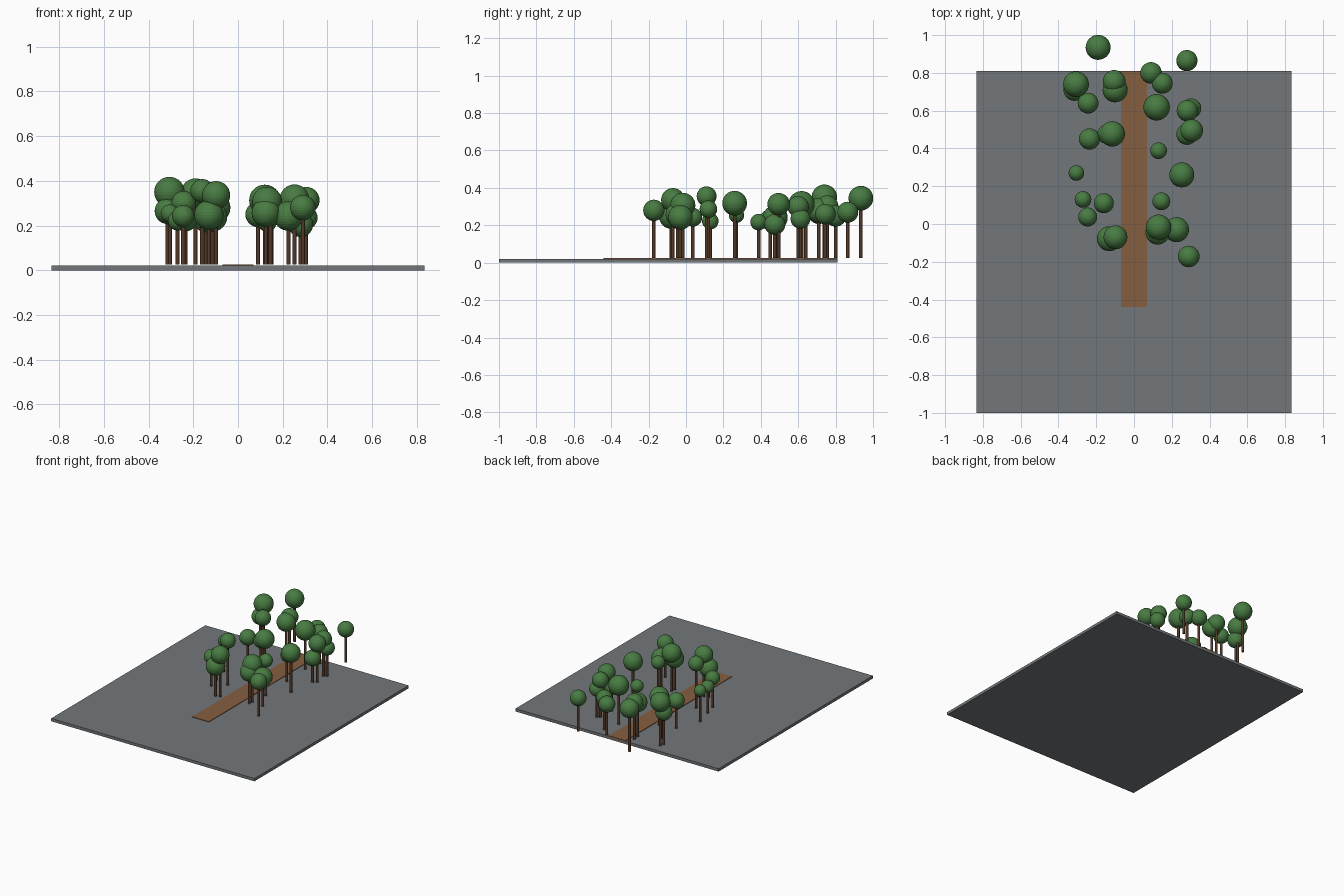
import bpy
import bmesh
from mathutils import Matrix


def material(name, rgb):
    m = bpy.data.materials.new(name)
    m.diffuse_color = (*rgb, 1)
    return m


GREY = material("ground_grey", (0.17, 0.185, 0.195))
EARTH = material("path_brown", (0.24, 0.11, 0.05))
BARK = material("bark_brown", (0.085, 0.04, 0.02))
LEAF = material("leaf_green", (0.065, 0.2, 0.055))


def finish(name, bm, mat):
    me = bpy.data.meshes.new(name)
    bm.to_mesh(me)
    bm.free()
    me.materials.append(mat)
    ob = bpy.data.objects.new(name, me)
    bpy.context.collection.objects.link(ob)
    return ob


def slab(name, x, y0, y1, z0, z1, mat):
    bm = bmesh.new()
    bmesh.ops.create_cube(bm, size=1, matrix=Matrix.Translation(
        (0, (y0 + y1) / 2, (z0 + z1) / 2)) @ Matrix.Diagonal((2 * x, y1 - y0, z1 - z0, 1)))
    return finish(name, bm, mat)


def tree(name, x, y, z, r):
    base = 0.025
    bm = bmesh.new()
    bmesh.ops.create_cone(bm, cap_ends=True, segments=12, radius1=0.009, radius2=0.009,
                          depth=z - base, matrix=Matrix.Translation((x, y, (z + base) / 2)))
    finish(name + "_trunk", bm, BARK)
    bm = bmesh.new()
    bmesh.ops.create_uvsphere(bm, u_segments=32, v_segments=16, radius=r,
                              matrix=Matrix.Translation((x, y, z)))
    finish(name + "_crown", bm, LEAF)


# Ground plate and dirt path
slab("ground", 0.835, -1.0, 0.81, 0.0, 0.021, GREY)
slab("path", 0.069, -0.44, 0.81, 0.015, 0.025, EARTH)

# Trees either side of the path: x, y, crown height, crown radius
left_trees = [
    (-0.19, 0.935, 0.345, 0.066), (-0.307, 0.74, 0.35, 0.068),
    (-0.315, 0.71, 0.265, 0.058), (-0.105, 0.755, 0.30, 0.06),
    (-0.10, 0.71, 0.28, 0.066), (-0.243, 0.64, 0.30, 0.055),
    (-0.236, 0.45, 0.23, 0.056), (-0.115, 0.477, 0.24, 0.067),
    (-0.145, 0.475, 0.22, 0.05), (-0.305, 0.27, 0.254, 0.041),
    (-0.27, 0.13, 0.222, 0.044), (-0.16, 0.11, 0.355, 0.053),
    (-0.245, 0.037, 0.243, 0.05), (-0.13, -0.078, 0.247, 0.066),
    (-0.098, -0.07, 0.336, 0.063),
]
right_trees = [
    (0.28, 0.865, 0.27, 0.056), (0.09, 0.80, 0.25, 0.057),
    (0.15, 0.745, 0.26, 0.055), (0.12, 0.618, 0.313, 0.07),
    (0.283, 0.60, 0.30, 0.057), (0.303, 0.612, 0.235, 0.053),
    (0.305, 0.495, 0.313, 0.06), (0.28, 0.475, 0.205, 0.056),
    (0.13, 0.388, 0.217, 0.044), (0.253, 0.26, 0.318, 0.066),
    (0.145, 0.12, 0.286, 0.047), (0.13, -0.017, 0.307, 0.067),
    (0.125, -0.045, 0.257, 0.064), (0.225, -0.03, 0.243, 0.066),
    (0.29, -0.172, 0.28, 0.057),
]
for side, row in (("left", left_trees), ("right", right_trees)):
    for i, spec in enumerate(row, 1):
        tree(f"{side}_tree_{i}", *spec)
